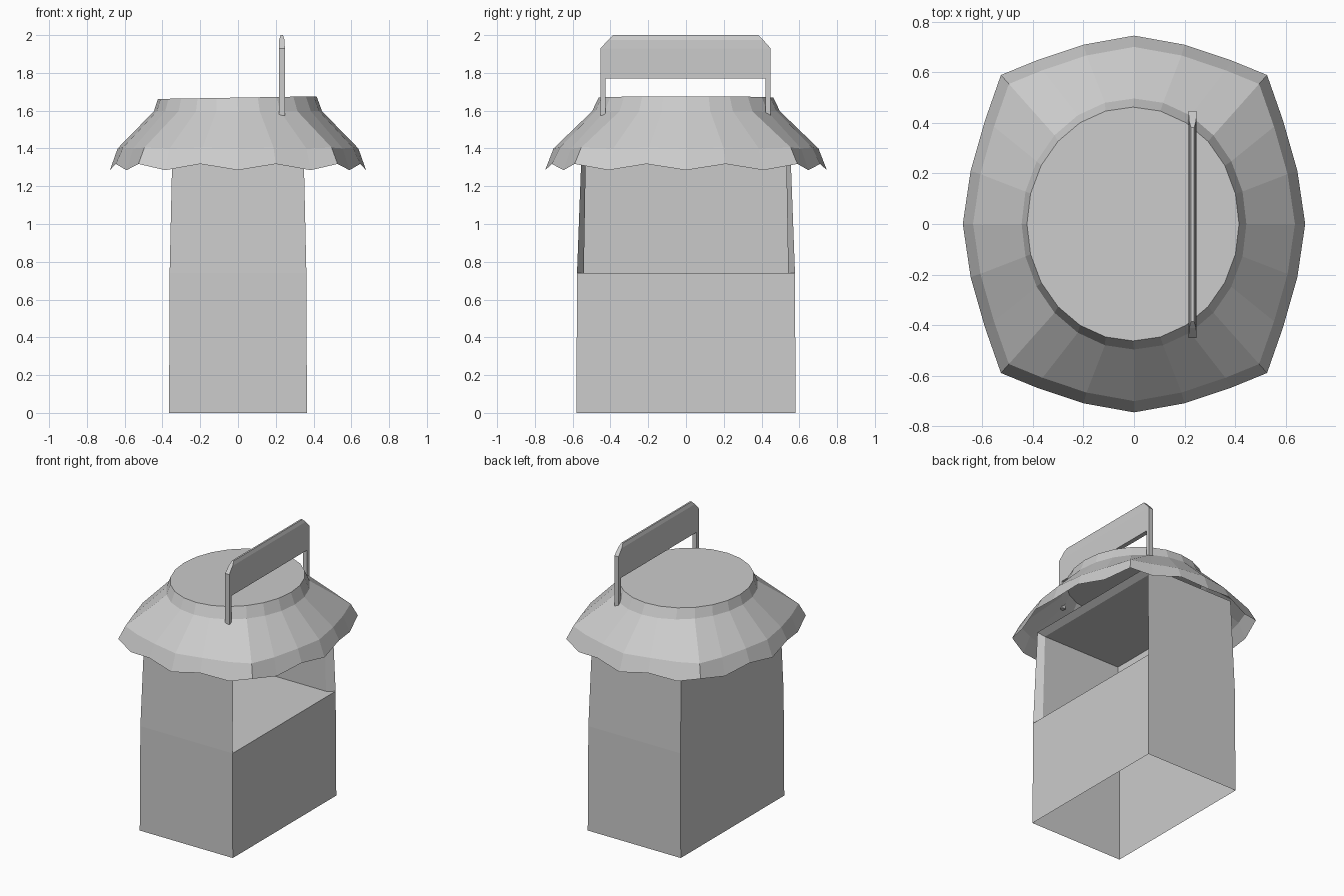
import bpy, bmesh, math

if "Cube" in bpy.data.objects:
    bpy.data.objects.remove(bpy.data.objects["Cube"])


def make(name, parts):
    """Build one object from a list of (verts, faces) chunks."""
    bm = bmesh.new()
    for verts, faces in parts:
        vs = [bm.verts.new(v) for v in verts]
        for f in faces:
            bm.faces.new([vs[i] for i in f])
    bmesh.ops.remove_doubles(bm, verts=bm.verts, dist=0.0005)
    bmesh.ops.recalc_face_normals(bm, faces=bm.faces)
    me = bpy.data.meshes.new(name)
    bm.to_mesh(me)
    bm.free()
    ob = bpy.data.objects.new(name, me)
    bpy.context.collection.objects.link(ob)
    return ob


def loft(rings, bottom=False, top=False, skip=()):
    """Join closed rings; skip holds (band, side) pairs left open."""
    n = len(rings[0])
    verts = [p for r in rings for p in r]
    faces = []
    for b in range(len(rings) - 1):
        for i in range(n):
            if (b, i) not in skip:
                j = (i + 1) % n
                faces.append((b*n + i, b*n + j, (b+1)*n + j, (b+1)*n + i))
    if bottom:
        faces.append(tuple(range(n))[::-1])
    if top:
        faces.append(tuple((len(rings) - 1)*n + i for i in range(n)))
    return verts, faces


def rect(x0, x1, y0, y1, z):
    return [(x0, y0, z), (x1, y0, z), (x1, y1, z), (x0, y1, z)]


# Booth body: open underneath, right side open above the counter
outer = [rect(-.365, .365, -.58, .58, 0),
         rect(-.362, .362, -.577, .577, .74),
         rect(-.347, .347, -.552, .552, 1.41)]
make("booth_body", [loft(outer, top=True, skip={(1, 1)})])
make("counter", [(outer[1], [(0, 1, 2, 3)])])

# Recess lining: bevelled opening edges, inner walls and ceiling
inner = [rect(-.32, .312, -.541, .541, .74), rect(-.31, .302, -.53, .53, 1.385)]
reveal = ([outer[1][1], outer[2][1], outer[2][2], outer[1][2],
           inner[0][1], inner[1][1], inner[1][2], inner[0][2]],
          [(0, 1, 5, 4), (1, 2, 6, 5), (2, 3, 7, 6)])
make("recess_lining", [loft(inner, top=True, skip={(0, 1)}), reveal])


# Roof: squarish scalloped skirt rising to a round, slightly tilted cap
def mirrored_ring(quarter, z_low, z_high):
    """Seven points from +x to +y, mirrored to a 24-sided ring."""
    pts = []
    for k in range(24):
        q, r = divmod(k, 6)
        x, y = quarter[r] if q % 2 == 0 else quarter[6 - r]
        pts.append((x * (-1 if q in (1, 2) else 1), y * (-1 if q > 1 else 1),
                    z_high if k % 2 else z_low))
    return pts


def ellipse(rx, ry, z, tilt=0, cx=0):
    return [(cx + rx*math.cos(math.tau*k/24), ry*math.sin(math.tau*k/24),
             z + tilt*math.cos(math.tau*k/24)) for k in range(24)]


rim = [(.678, 0), (.647, .21), (.59, .41), (.527, .59), (.385, .648), (.2, .71), (0, .746)]
brow = [(x * .94, y * .94) for x, y in rim]
make("roof", [loft([mirrored_ring(rim, 1.285, 1.318),
                    mirrored_ring(brow, 1.4, 1.405),
                    ellipse(.445, .497, 1.597),
                    ellipse(.42, .463, 1.669, .007, -.004)], top=True)])

# Handle: upright grip with chamfered top and two legs into the roof
CX = .232


def slab(hx, y0, y1, z):
    return rect(CX - hx, CX + hx, y0, y1, z)


grip = loft([slab(.016, -.452, .448, 1.77), slab(.016, -.452, .448, 1.93),
             slab(.014, -.412, .408, 1.975), slab(.006, -.387, .383, 2.0)],
            bottom=True, top=True)
legs = [loft([slab(.016, y, y + .027, 1.575), slab(.016, y, y + .027, 1.77)], bottom=True)
        for y in (-.452, .421)]
make("handle_grip", [grip])
make("handle_legs", legs)
